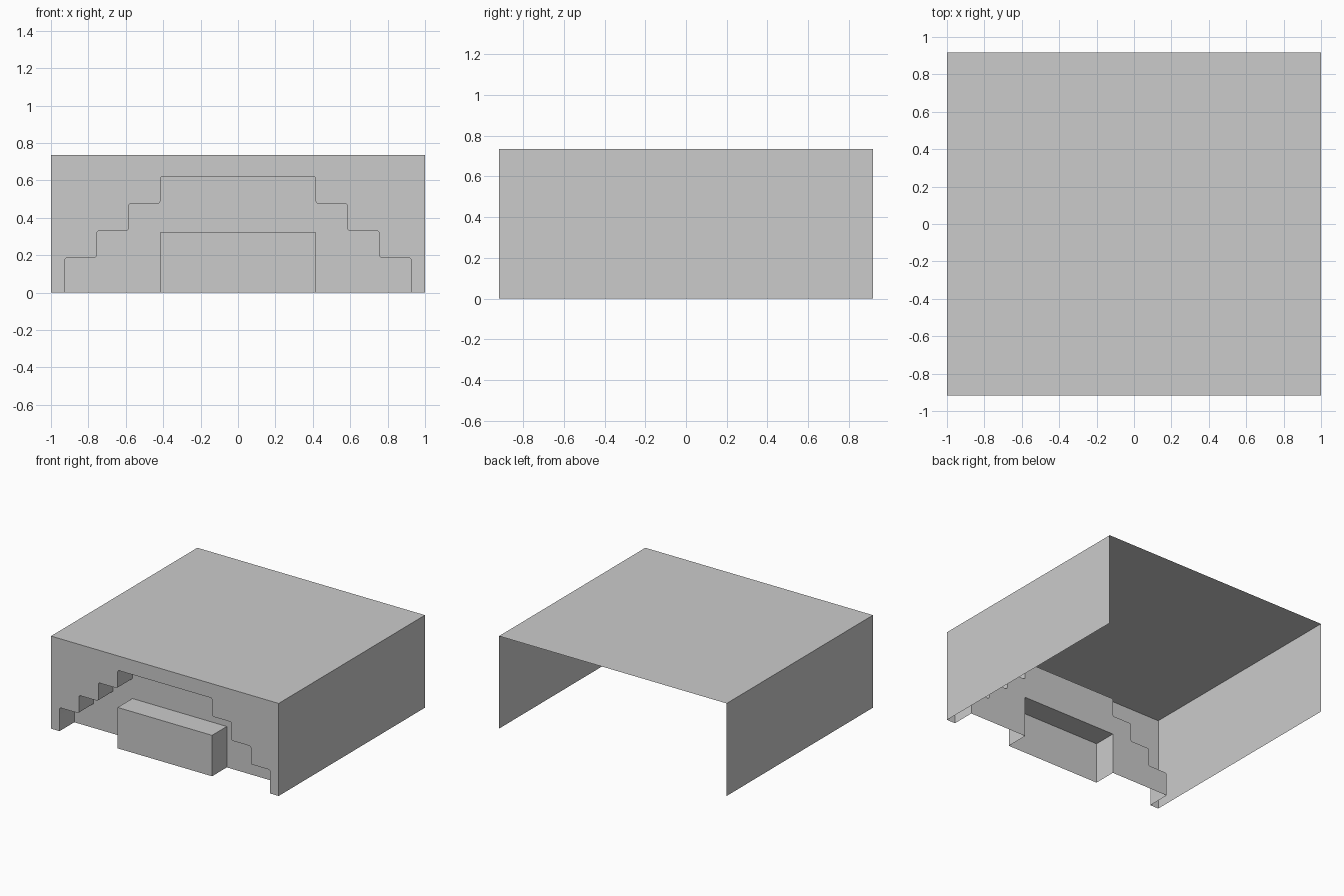
import bpy
import math
from mathutils import Vector

if "Cube" in bpy.data.objects:
    bpy.data.objects.remove(bpy.data.objects["Cube"])

W, D, H = 1.0, 0.918, 0.735      # half width, half depth, height
INNER = -D + 0.185               # depth of the recessed panel
BOX_W, BOX_H = 0.415, 0.325


def make_object(name, verts, faces, smooth=False):
    mesh = bpy.data.meshes.new(name)
    mesh.from_pydata(verts, [], faces)
    mesh.update()
    obj = bpy.data.objects.new(name, mesh)
    bpy.context.collection.objects.link(obj)
    if smooth:
        bpy.ops.object.select_all(action='DESELECT')
        obj.select_set(True)
        bpy.context.view_layer.objects.active = obj
        bpy.ops.object.shade_smooth_by_angle(angle=math.radians(35))
    return obj


def panel(name, outline, y):
    """Flat upright sheet facing the front; outline is counter-clockwise in x, z."""
    make_object(name, [(x, y, z) for x, z in outline], [range(len(outline))])


def strip(name, profile, y0, y1, smooth=False):
    """Open x, z profile swept along y; left-to-right profiles face outward."""
    n = len(profile)
    verts = [(x, y, z) for y in (y0, y1) for x, z in profile]
    faces = [(i, i + 1, n + i + 1, n + i) for i in range(n - 1)]
    make_object(name, verts, faces, smooth)


def rounded(points, r=0.013, steps=4):
    """Round every inner corner of an open polyline of right angles."""
    out = [points[0]]
    for a, b, c in zip(points, points[1:], points[2:]):
        a, b, c = Vector(a), Vector(b), Vector(c)
        u, v = (a - b).normalized() * r, (c - b).normalized() * r
        for k in range(steps + 1):
            t = k / steps * math.pi / 2
            p = b + u * (1 - math.sin(t)) + v * (1 - math.cos(t))
            out.append((p.x, p.y))
    out.append(points[-1])
    return out


# Stepped opening: right half, mirrored to the left
steps = [(0.925, 0.187), (0.755, 0.33), (0.585, 0.476), (BOX_W, 0.62)]
right, z = [], 0.0
for x, top in steps:
    right += [(x, z), (x, top)]
    z = top
opening = rounded(right + [(-x, z) for x, z in reversed(right)])

# Roof and side walls, open at the back and bottom
strip("roof_and_sides", [(-W, 0), (-W, H), (W, H), (W, 0)], -D, D)

# Front wall around the stepped opening
panel("front_wall", [(W, 0), (W, H), (-W, H), (-W, 0)] + opening[::-1], -D)

# Stepped walls of the recess
strip("recess_steps", opening, -D, INNER, smooth=True)

# Box standing in the recess, flush with the front wall
box = [(-BOX_W, 0), (-BOX_W, BOX_H), (BOX_W, BOX_H), (BOX_W, 0)]
strip("box_shell", box, -D, INNER)
panel("box_front", box[::-1], -D)

# Recessed panel, cut away behind the box
panel("recess_panel", opening + box, INNER)
